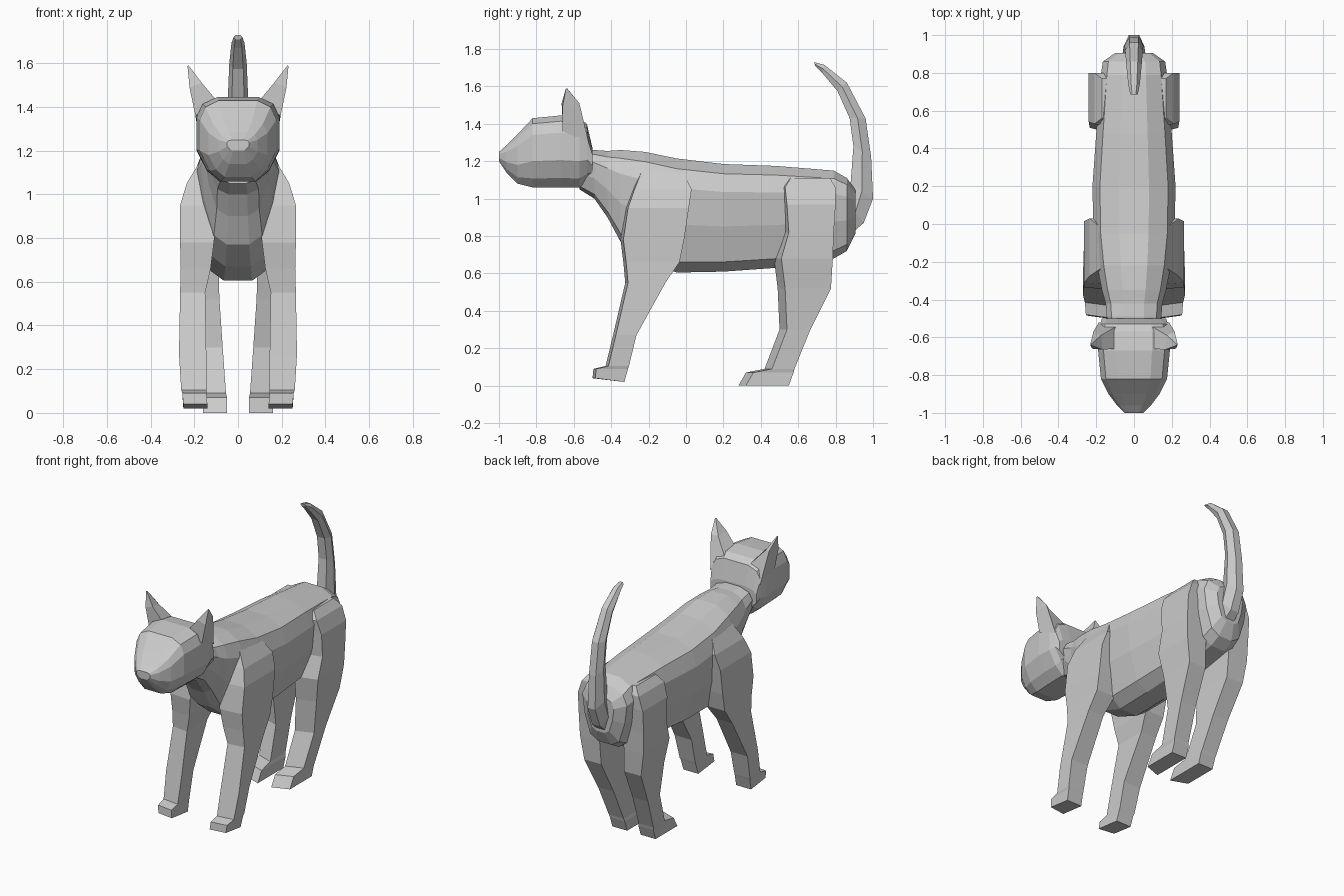
import bpy, bmesh


def loft(name, rings):
    """Skin closed rings of equal point count and cap both ends."""
    bm = bmesh.new()
    loops = [[bm.verts.new(p) for p in ring] for ring in rings]
    n = len(loops[0])
    for a, b in zip(loops, loops[1:]):
        for i in range(n):
            j = (i + 1) % n
            bm.faces.new((a[i], a[j], b[j], b[i]))
    bm.faces.new(loops[0])
    bm.faces.new(loops[-1])
    bmesh.ops.recalc_face_normals(bm, faces=bm.faces)
    mesh = bpy.data.meshes.new(name)
    bm.to_mesh(mesh)
    bm.free()
    obj = bpy.data.objects.new(name, mesh)
    bpy.context.collection.objects.link(obj)
    return obj


def cross_rings(stations, half):
    """Symmetric upright sections: station = (y, bottom, top, half width)."""
    rings = []
    for y, zb, zt, w in stations:
        right = [(u * w, y, zb + t * (zt - zb)) for u, t in half]
        rings.append(right + [(-x, yy, z) for x, yy, z in reversed(right)])
    return rings


def pair(name, rings):
    """Left and right copies of a part."""
    for side, s in (("right", 1), ("left", -1)):
        loft(f"{name}_{side}", [[(x * s, y, z) for x, y, z in r] for r in rings])


def leg_rings(stations, chamfer, toe_lift=0.0):
    """Four-sided sections: (z, front y, back y, inner x, outer x)."""
    rings = [[(xi, yf, z), (xo, yf + chamfer, z), (xo, yb, z), (xi, yb, z)]
             for z, yf, yb, xi, xo in stations]
    rings[-1][:2] = [(x, y, z + toe_lift) for x, y, z in rings[-1][:2]]
    return rings


# Torso with neck and rump
loft("body", cross_rings([
    (-.57, 1.05, 1.25, .12), (-.49, 1.00, 1.26, .145), (-.42, .90, 1.255, .15),
    (-.35, .77, 1.26, .17), (-.22, .67, 1.25, .195), (-.05, .605, 1.215, .215),
    (.20, .61, 1.185, .22), (.48, .63, 1.175, .20), (.79, .68, 1.15, .175),
    (.86, .72, 1.11, .165), (.905, .81, 1.05, .10)],
    [(.3, 0), (.65, .09), (.9, .42), (1, .74), (.82, .91), (.36, 1)]))

# Head
loft("head", cross_rings([
    (-1.0, 1.20, 1.25, .05), (-.96, 1.14, 1.285, .09), (-.90, 1.08, 1.345, .135),
    (-.82, 1.06, 1.43, .175), (-.67, 1.06, 1.445, .19), (-.57, 1.06, 1.43, .19),
    (-.53, 1.09, 1.40, .18), (-.50, 1.12, 1.27, .17)],
    [(.45, 0), (.75, .13), (1, .38), (1, .76), (.85, .92), (.5, 1)]))

# Ears
pair("ear", [
    [(.09, -.66, 1.42), (.195, -.66, 1.36), (.185, -.52, 1.30), (.09, -.54, 1.40)],
    [(.165, -.665, 1.51), (.222, -.66, 1.49), (.215, -.57, 1.51), (.175, -.59, 1.50)],
    [(.226, -.642, 1.59), (.231, -.642, 1.588), (.231, -.636, 1.588), (.226, -.636, 1.59)]])

# Front legs with paws
pair("front_leg", leg_rings([
    (1.15, -.25, -.02, .08, .175), (1.05, -.29, .03, .08, .235),
    (.95, -.325, .015, .09, .265), (.78, -.35, -.01, .11, .265),
    (.66, -.335, -.035, .125, .262), (.55, -.325, -.11, .15, .265),
    (.27, -.39, -.265, .145, .27), (.105, -.43, -.305, .145, .26),
    (.09, -.495, -.31, .145, .255), (.02, -.50, -.33, .14, .25)], .015, .02))

# Hind legs with paws
pair("hind_leg", leg_rings([
    (1.11, .52, .77, .06, .17), (1.06, .49, .80, .06, .21),
    (.97, .50, .80, .06, .24), (.82, .51, .79, .07, .24),
    (.68, .47, .785, .09, .235), (.52, .49, .775, .085, .21),
    (.30, .50, .665, .07, .185), (.09, .42, .58, .055, .165),
    (.07, .32, .575, .05, .16), (0, .28, .55, .05, .16)], .04))

# Tail: (outer y, outer z, inner y, inner z, half width)
tail = [(.88, .81, .80, .95, .065), (.95, .87, .86, .98, .06),
        (1.0, 1.0, .88, 1.08, .055), (.99, 1.22, .895, 1.28, .05),
        (.96, 1.43, .875, 1.43, .047), (.86, 1.62, .81, 1.575, .04),
        (.74, 1.715, .73, 1.67, .03), (.685, 1.73, .69, 1.71, .02)]
tail_rings = []
for yo, zo, yi, zi, w in tail:
    ym, zm = (yo + yi) / 2, (zo + zi) / 2
    tail_rings.append([(w * .5, yo, zo), (w, ym, zm), (w * .6, yi, zi),
                       (-w * .6, yi, zi), (-w, ym, zm), (-w * .5, yo, zo)])
loft("tail", tail_rings)
